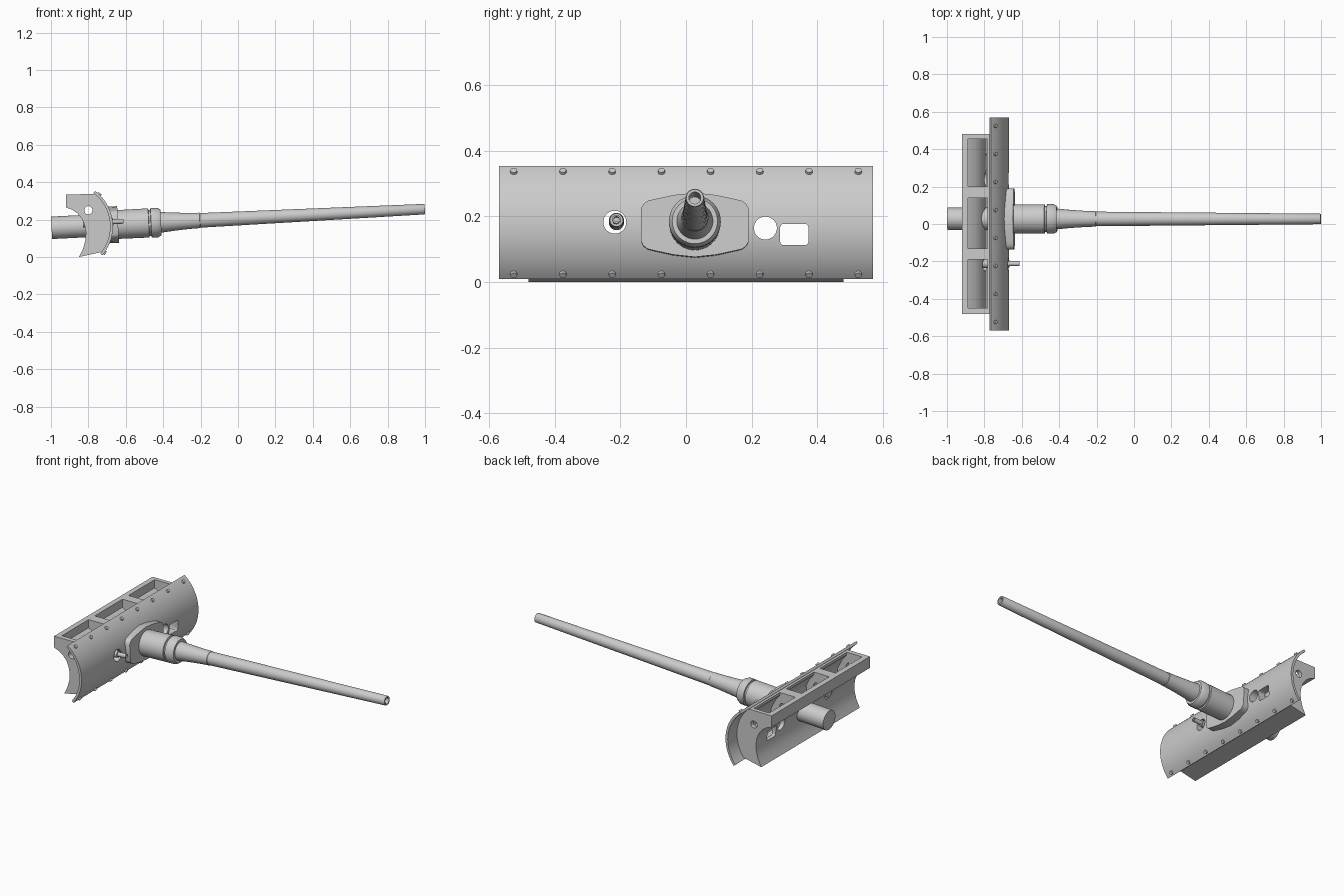
import bpy, bmesh, math
from mathutils import Matrix, Vector

if "Cube" in bpy.data.objects:
    bpy.data.objects.remove(bpy.data.objects["Cube"])

TILT = Matrix.Translation((0, 0.027, 0.206)) @ Matrix.Rotation(-0.05, 4, 'Y')
CX, CZ, R_OUT, R_IN = -0.908, 0.163, 0.239, 0.224   # mantlet curvature


def finish(name, bm, matrix=None, angle=30):
    bmesh.ops.recalc_face_normals(bm, faces=bm.faces)
    if matrix:
        bm.transform(matrix)
    me = bpy.data.meshes.new(name)
    bm.to_mesh(me)
    bm.free()
    ob = bpy.data.objects.new(name, me)
    bpy.context.collection.objects.link(ob)
    smooth(ob, angle)
    return ob


def smooth(ob, angle=30):
    bpy.ops.object.select_all(action='DESELECT')
    bpy.context.view_layer.objects.active = ob
    ob.select_set(True)
    bpy.ops.object.shade_smooth_by_angle(angle=math.radians(angle))


def prism(name, pts, axis, a, b, matrix=None):
    """Extrude a 2D outline along y (x,z points) or along x (y,z points)."""
    bm = bmesh.new()
    place = (lambda p, d: (p[0], d, p[1])) if axis == 'y' else (lambda p, d: (d, p[0], p[1]))
    va = [bm.verts.new(place(p, a)) for p in pts]
    vb = [bm.verts.new(place(p, b)) for p in pts]
    n = len(pts)
    for i in range(n):
        j = (i + 1) % n
        bm.faces.new((va[i], va[j], vb[j], vb[i]))
    bm.faces.new(va)
    bm.faces.new(vb)
    return finish(name, bm, matrix)


def lathe(name, prof, matrix, seg=40):
    """Revolve (x, radius) points around the x axis; both ends are capped."""
    bm = bmesh.new()
    rings = [[bm.verts.new((x, r * math.cos(t), r * math.sin(t)))
              for t in (2 * math.pi * k / seg for k in range(seg))] for x, r in prof]
    for p, q in zip(rings, rings[1:]):
        for k in range(seg):
            m = (k + 1) % seg
            bm.faces.new((p[k], p[m], q[m], q[k]))
    bm.faces.new(rings[0])
    bm.faces.new(rings[-1])
    return finish(name, bm, matrix)


def arc(r, a0, a1, n):
    return [(CX + r * math.cos(t), CZ + r * math.sin(t))
            for t in (math.radians(a0 + (a1 - a0) * i / n) for i in range(n + 1))]


def circle(u, v, r, n=32):
    return [(u + r * math.cos(2 * math.pi * k / n), v + r * math.sin(2 * math.pi * k / n)) for k in range(n)]


def cut(ob, cutters):
    for c in cutters:
        c.hide_render = True
        m = ob.modifiers.new('cut', 'BOOLEAN')
        m.operation, m.solver, m.object = 'DIFFERENCE', 'EXACT', c
        bpy.context.view_layer.objects.active = ob
        bpy.ops.object.modifier_apply(modifier=m.name)
    smooth(ob)


# Curved front shield
shield = prism('front_shield', arc(R_OUT, 53, -40, 28) + arc(R_IN, -40, 53, 28), 'y', -0.57, 0.57)

# Inner housing with concave back
back = [(-0.85, 0.0), (-0.828, 0.045), (-0.816, 0.09), (-0.813, 0.13), (-0.82, 0.17),
        (-0.835, 0.205), (-0.858, 0.233), (-0.885, 0.252), (-0.92, 0.265)]
housing = prism('inner_housing', back + [(-0.92, 0.335)] + arc(R_IN + 0.002, 50, -37, 28), 'y', -0.48, 0.48)

# Openings: three top pockets, gun port, sight ports, trunnion hole
pocket = [(-0.887, 0.4), (-0.887, 0.285), (-0.85, 0.265), (-0.82, 0.235), (-0.8, 0.2),
          (-0.79, 0.16), (-0.788, 0.1), (-0.74, 0.1), (-0.715, 0.16), (-0.72, 0.22),
          (-0.75, 0.28), (-0.782, 0.32), (-0.782, 0.4)]
pockets = [prism('pocket_cutter', pocket, 'y', a, b) for a, b in ((-0.45, -0.19), (-0.13, 0.14), (0.2, 0.455))]
rect = []
for u, v, a in ((0.363, 0.167, 0), (0.297, 0.167, 90), (0.297, 0.122, 180), (0.363, 0.122, 270)):
    rect += [(u + 0.01 * math.cos(math.radians(a + d)), v + 0.01 * math.sin(math.radians(a + d)))
             for d in (0, 30, 60, 90)]
ports = [prism('port_cutter', p, 'x', -0.95, -0.6)
         for p in (circle(-0.217, 0.182, 0.035), circle(0.242, 0.164, 0.035), rect)]
trunnion = prism('trunnion_cutter', circle(-0.8, 0.25, 0.022), 'y', -0.6, 0.6)
cut(housing, pockets + ports + [trunnion])
cut(shield, ports)
for c in pockets + ports + [trunnion]:
    bpy.data.objects.remove(c)

# Rivets along both shield edges
for row, ang in (('upper', 46), ('lower', -35.5)):
    t = math.radians(ang)
    out = Vector((math.cos(t), 0, math.sin(t)))
    bm = bmesh.new()
    for i in range(8):
        m = Matrix.Translation(Vector((CX, -0.525 + 0.15 * i, CZ)) + out * R_OUT) \
            @ out.to_track_quat('Z', 'Y').to_matrix().to_4x4()
        bmesh.ops.create_cone(bm, cap_ends=True, segments=16, radius1=0.012, radius2=0.01,
                              depth=0.016, matrix=m)
    finish(row + '_rivets', bm)

# Gun flange plate (local heights relative to the tilted axis)
half = [(0.0, 0.098), (0.065, 0.091), (0.125, 0.078), (0.145, 0.073), (0.157, 0.063), (0.164, 0.05)]
outline = half + [(u, -v) for u, v in half[::-1]]
outline += [(-u, v) for u, v in outline[::-1] if u > 0]
prism('gun_flange', outline, 'x', -0.73, -0.642, TILT)

# Barrel sleeve with groove and chamfered collar
lathe('barrel_sleeve', [(-0.7, 0.076), (-0.645, 0.077), (-0.478, 0.078), (-0.476, 0.07), (-0.467, 0.07),
                        (-0.465, 0.079), (-0.43, 0.079), (-0.412, 0.069), (-0.412, 0.04)], TILT)

# Tapered barrel with open bore
lathe('gun_barrel', [(-0.45, 0.056), (-0.41, 0.055), (-0.36, 0.05), (-0.3, 0.0455), (-0.25, 0.0425),
                     (-0.205, 0.041), (-0.203, 0.039), (0.4, 0.0335), (0.996, 0.028), (1.0, 0.026),
                     (1.0, 0.018), (0.7, 0.018)], TILT)

# Breech cylinder behind the shield
lathe('breech_tube', [(-0.998, 0.06), (-0.66, 0.06)], TILT)

# Secondary gun in its port
aux = Matrix.Translation((0, -0.212, 0.222)) @ Matrix.Rotation(-0.05, 4, 'Y')
lathe('secondary_gun', [(-0.83, 0.023), (-0.69, 0.023), (-0.68, 0.02), (-0.668, 0.02), (-0.668, 0.013),
                        (-0.613, 0.013), (-0.613, 0.008), (-0.66, 0.008)], aux, 24)
